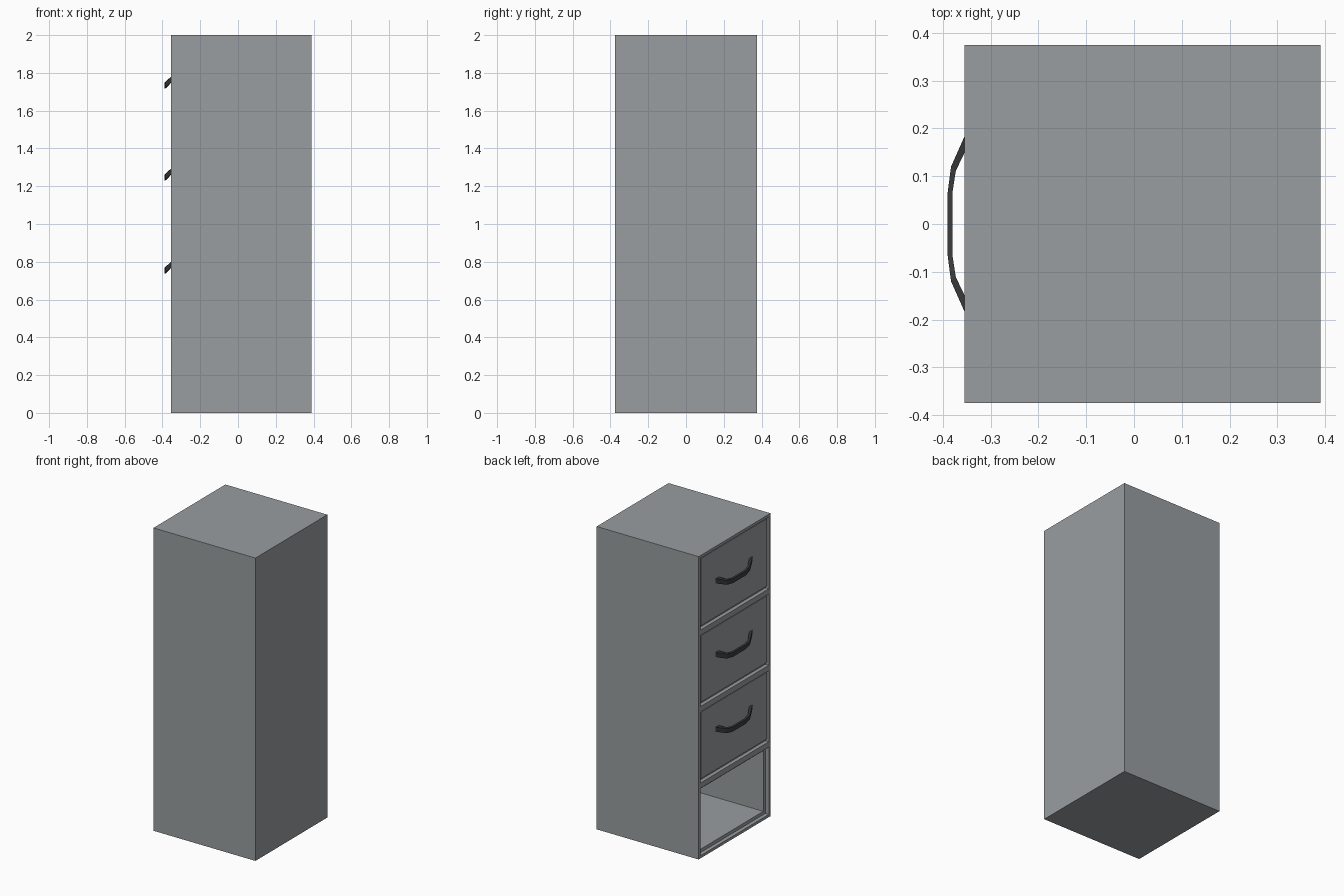
import bpy
import bmesh
from mathutils import Vector

if "Cube" in bpy.data.objects:
    bpy.data.objects.remove(bpy.data.objects["Cube"], do_unlink=True)


def material(name, rgb):
    m = bpy.data.materials.new(name)
    m.use_nodes = True
    m.diffuse_color = (*rgb, 1)
    bsdf = next(n for n in m.node_tree.nodes if n.type == "BSDF_PRINCIPLED")
    bsdf.inputs["Base Color"].default_value = (*rgb, 1)
    return m


GREY = material("steel grey", (0.32, 0.34, 0.35))
BLACK = material("handle black", (0.045, 0.045, 0.047))


def finish(bm, name, mat):
    bmesh.ops.recalc_face_normals(bm, faces=bm.faces)
    mesh = bpy.data.meshes.new(name)
    bm.to_mesh(mesh)
    bm.free()
    mesh.materials.append(mat)
    obj = bpy.data.objects.new(name, mesh)
    bpy.context.collection.objects.link(obj)
    return obj


def box_mesh(lo, hi):
    bm = bmesh.new()
    bmesh.ops.create_cube(bm, size=1)
    lo, hi = Vector(lo), Vector(hi)
    for v in bm.verts:
        v.co = (lo + hi) / 2 + v.co * (hi - lo)
    return bm


FACE_X = -0.355      # plane of the cabinet opening
DRAWER_X = -0.35     # plane of the drawer fronts
DIVIDERS = (1.49, 0.985, 0.48)

# Cabinet: split into four bays, each with a lip, a stepped ledge and a cavity
bm = box_mesh((FACE_X, -0.375, 0), (0.39, 0.375, 2))
for z in DIVIDERS:
    bmesh.ops.bisect_plane(bm, geom=bm.verts[:] + bm.edges[:] + bm.faces[:],
                           plane_co=(0, 0, z), plane_no=(0, 0, 1))
bm.normal_update()
bays = [f for f in bm.faces if f.normal.x < -0.9]
for thickness, depth in ((0.018, 0), (0, -0.025), (0.022, 0), (0, -0.68)):
    bmesh.ops.inset_individual(bm, faces=bays, thickness=thickness, depth=depth,
                               use_even_offset=True)
finish(bm, "cabinet_body", GREY)


# Curved pull handle: one cross-section per step, swept across the drawer
# (outer x, outer y, inner x, inner y, drop)
HALF = [(-0.346, 0.203, -0.344, 0.172, 0.025),
        (-0.383, 0.12, -0.373, 0.111, -0.008),
        (-0.39, 0.066, -0.38, 0.066, -0.015)]


def handle(name, z):
    bm = bmesh.new()
    steps = HALF + [(a, -b, c, -d, e) for a, b, c, d, e in reversed(HALF)]
    rings = []
    for ox, oy, ix, iy, dz in steps:
        low, high = z + dz - 0.015, z + dz + 0.015
        rings.append([bm.verts.new(p) for p in (
            (ox, oy, low), (ox, oy, high), (ix, iy, high + 0.003), (ix, iy, low + 0.003))])
    for a, b in zip(rings, rings[1:]):
        for i in range(4):
            j = (i + 1) % 4
            bm.faces.new((a[i], a[j], b[j], b[i]))
    bm.faces.new(rings[0])
    bm.faces.new(rings[-1])
    finish(bm, name, BLACK)


# Three drawers; the lowest bay stays open
bay_tops = (1.982,) + tuple(z - 0.018 for z in DIVIDERS[:2])
handle_heights = (1.747, 1.26, 0.767)
for label, top, divider, hz in zip(("top", "middle", "lower"), bay_tops,
                                   DIVIDERS, handle_heights):
    drawer = box_mesh((DRAWER_X, -0.345, divider + 0.04),
                      (-0.331, 0.345, top - 0.008))
    finish(drawer, label + "_drawer_front", GREY)
    handle(label + "_drawer_handle", hz)
